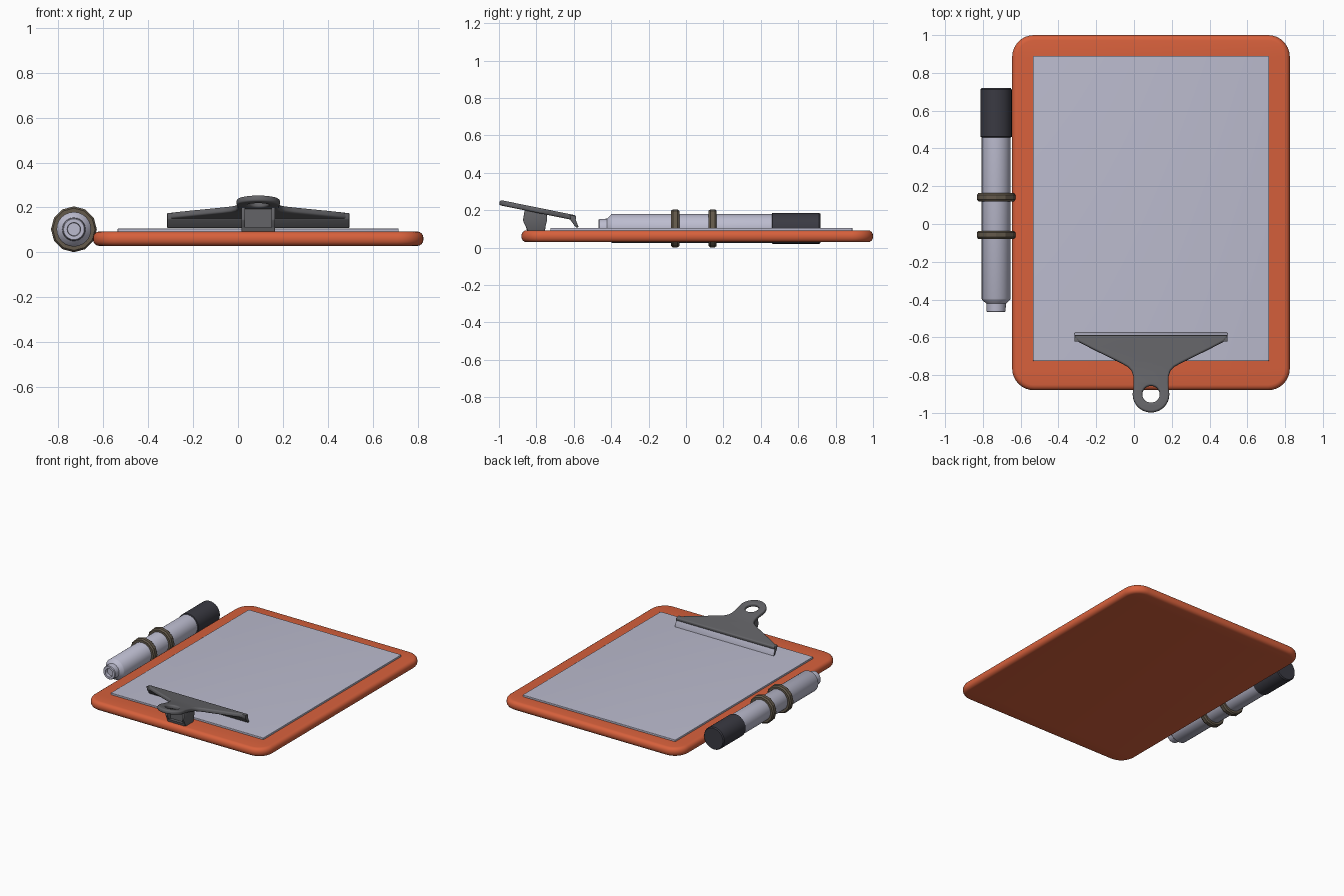
import bpy, bmesh, math
from mathutils import Vector

if "Cube" in bpy.data.objects:
    bpy.data.objects.remove(bpy.data.objects["Cube"])


def material(name, rgb):
    m = bpy.data.materials.new(name)
    m.diffuse_color = (*rgb, 1)
    m.use_nodes = True
    m.node_tree.nodes["Principled BSDF"].inputs["Base Color"].default_value = m.diffuse_color
    return m


ORANGE = material("orange_board", (0.68, 0.118, 0.045))
LIGHT = material("pale_grey", (0.50, 0.50, 0.62))
METAL = material("dark_metal", (0.125, 0.125, 0.135))
BLACK = material("black_cap", (0.042, 0.042, 0.055))
BROWN = material("brown_ring", (0.125, 0.10, 0.07))


def finish(name, me, mat, angle=35):
    ob = bpy.data.objects.new(name, me)
    bpy.context.collection.objects.link(ob)
    me.materials.clear()
    me.materials.append(mat)
    me.shade_smooth()
    me.set_sharp_from_angle(angle=math.radians(angle))
    return ob


def plate(name, loops, thick, bevel, mat, loc, rot_x=0):
    """Filled flat outline (with holes) given thickness and a round edge."""
    cu = bpy.data.curves.new(name, 'CURVE')
    cu.dimensions = '2D'
    cu.fill_mode = 'BOTH'
    cu.extrude = thick / 2 - bevel
    cu.bevel_depth = bevel
    cu.bevel_resolution = 3
    cu.offset = -bevel
    for pts in loops:
        s = cu.splines.new('POLY')
        s.points.add(len(pts) - 1)
        for p, (x, y) in zip(s.points, pts):
            p.co = (x, y, 0, 1)
        s.use_cyclic_u = True
    tmp = bpy.data.objects.new(name + "_curve", cu)
    bpy.context.collection.objects.link(tmp)
    bpy.context.view_layer.update()
    deps = bpy.context.evaluated_depsgraph_get()
    me = bpy.data.meshes.new_from_object(tmp.evaluated_get(deps))
    bpy.data.objects.remove(tmp)
    bm = bmesh.new()
    bm.from_mesh(me)
    bmesh.ops.remove_doubles(bm, verts=bm.verts, dist=1e-5)
    bmesh.ops.recalc_face_normals(bm, faces=bm.faces)
    bm.to_mesh(me)
    bm.free()
    ob = finish(name, me, mat)
    ob.location = loc
    ob.rotation_euler.x = rot_x
    return ob


def arc(cx, cy, r, a0, a1, n):
    return [(cx + r * math.cos(math.radians(a0 + (a1 - a0) * i / n)),
             cy + r * math.sin(math.radians(a0 + (a1 - a0) * i / n))) for i in range(n + 1)]


def rounded_rect(w, h, r, n=8):
    out = []
    for i, (sx, sy) in enumerate([(1, 1), (-1, 1), (-1, -1), (1, -1)]):
        out += arc(sx * (w / 2 - r), sy * (h / 2 - r), r, 90 * i, 90 * i + 90, n)
    return out


def prism(name, profile, x0, x1, mat, bevel=0.0):
    """Extrude a (y, z) profile along x."""
    bm = bmesh.new()
    f = bm.faces.new([bm.verts.new((x0, y, z)) for y, z in profile])
    ext = bmesh.ops.extrude_face_region(bm, geom=[f])
    bmesh.ops.translate(bm, vec=Vector((x1 - x0, 0, 0)),
                        verts=[v for v in ext["geom"] if isinstance(v, bmesh.types.BMVert)])
    if bevel:
        bmesh.ops.bevel(bm, geom=bm.edges[:], offset=bevel, segments=2, profile=0.5, affect='EDGES')
    bmesh.ops.recalc_face_normals(bm, faces=bm.faces)
    me = bpy.data.meshes.new(name)
    bm.to_mesh(me)
    bm.free()
    return finish(name, me, mat)


def lathe(name, profile, n, mat, closed=False, angle=35):
    """Revolve (radius, y) points round the pen axis."""
    bm = bmesh.new()
    rings = []
    for r, y in profile:
        rings.append([bm.verts.new((-0.73 + r * math.cos(2 * math.pi * k / n), y,
                                    0.103 + r * math.sin(2 * math.pi * k / n))) for k in range(n)])
    pairs = list(zip(rings, rings[1:])) + ([(rings[-1], rings[0])] if closed else [])
    for a, b in pairs:
        for k in range(n):
            bm.faces.new((a[k], a[(k + 1) % n], b[(k + 1) % n], b[k]))
    if not closed:
        bm.faces.new(rings[0])
        bm.faces.new(rings[-1])
    bmesh.ops.recalc_face_normals(bm, faces=bm.faces)
    me = bpy.data.meshes.new(name)
    bm.to_mesh(me)
    bm.free()
    return finish(name, me, mat, angle)


CX = 0.09
# board and paper
plate("board", [rounded_rect(1.47, 1.88, 0.115)], 0.064, 0.028, ORANGE, (CX, 0.06, 0.061))
plate("paper", [rounded_rect(1.25, 1.615, 0.006, 2)], 0.016, 0.002, LIGHT, (CX, 0.0825, 0.098))

# clip lever: flared plate with a hanging ring, tilted down to the jaw
half = arc(0, 0, 0.097, -90, 15, 14) + [
    (0.092, 0.065), (0.094, 0.10), (0.103, 0.128), (0.122, 0.148), (0.16, 0.17),
    (0.31, 0.245), (0.385, 0.285), (0.403, 0.305), (0.405, 0.32)]
outline = half + [(-x, y) for x, y in reversed(half[1:])]
plate("clip_lever", [outline, arc(0, 0, 0.046, 0, 345, 23)], 0.028, 0.010, METAL,
      (CX, -0.902, 0.222), -0.2)

# clip jaw: bent lip pressing on the paper, pale on its gripping face
jaw = prism("clip_jaw", [(-0.622, 0.176), (-0.598, 0.172), (-0.574, 0.109), (-0.590, 0.109),
                         (-0.618, 0.148)], CX - 0.405, CX + 0.405, METAL, 0.003)
jaw.data.materials.append(LIGHT)
for p in jaw.data.polygons:
    if p.normal.y > 0.8:
        p.material_index = 1

# clip bracket: two cheeks, a base and a recessed spring block
cheek = [(-0.845, 0.09), (-0.872, 0.145), (-0.862, 0.205), (-0.745, 0.185), (-0.742, 0.15), (-0.757, 0.09)]
for side, x in (("left", CX - 0.075), ("right", CX + 0.058)):
    prism("clip_cheek_" + side, cheek, x, x + 0.017, METAL, 0.003)
prism("clip_base", [(-0.85, 0.088), (-0.856, 0.112), (-0.75, 0.112), (-0.755, 0.088)],
      CX - 0.07, CX + 0.07, METAL)
prism("clip_spring", [(-0.835, 0.10), (-0.835, 0.20), (-0.76, 0.185), (-0.76, 0.10)],
      CX - 0.062, CX + 0.062, METAL)

# marker pen: barrel with hollow tip, and cap
lathe("pen_barrel", [(0.077, 0.48), (0.077, -0.395), (0.073, -0.402), (0.052, -0.422), (0.050, -0.462),
                     (0.046, -0.467), (0.030, -0.467), (0.028, -0.445)], 24, LIGHT)
lathe("pen_cap", [(0.076, 0.458), (0.083, 0.462), (0.083, 0.712), (0.077, 0.72)], 24, BLACK)

# holder rings joined to the board edge
for i, y in enumerate((0.142, -0.058)):
    lathe(f"pen_ring_{i + 1}", [(0.075, y - 0.022), (0.094, y - 0.022), (0.102, y - 0.012),
                                (0.102, y + 0.012), (0.094, y + 0.022), (0.075, y + 0.022)],
          12, BROWN, True, 25)
